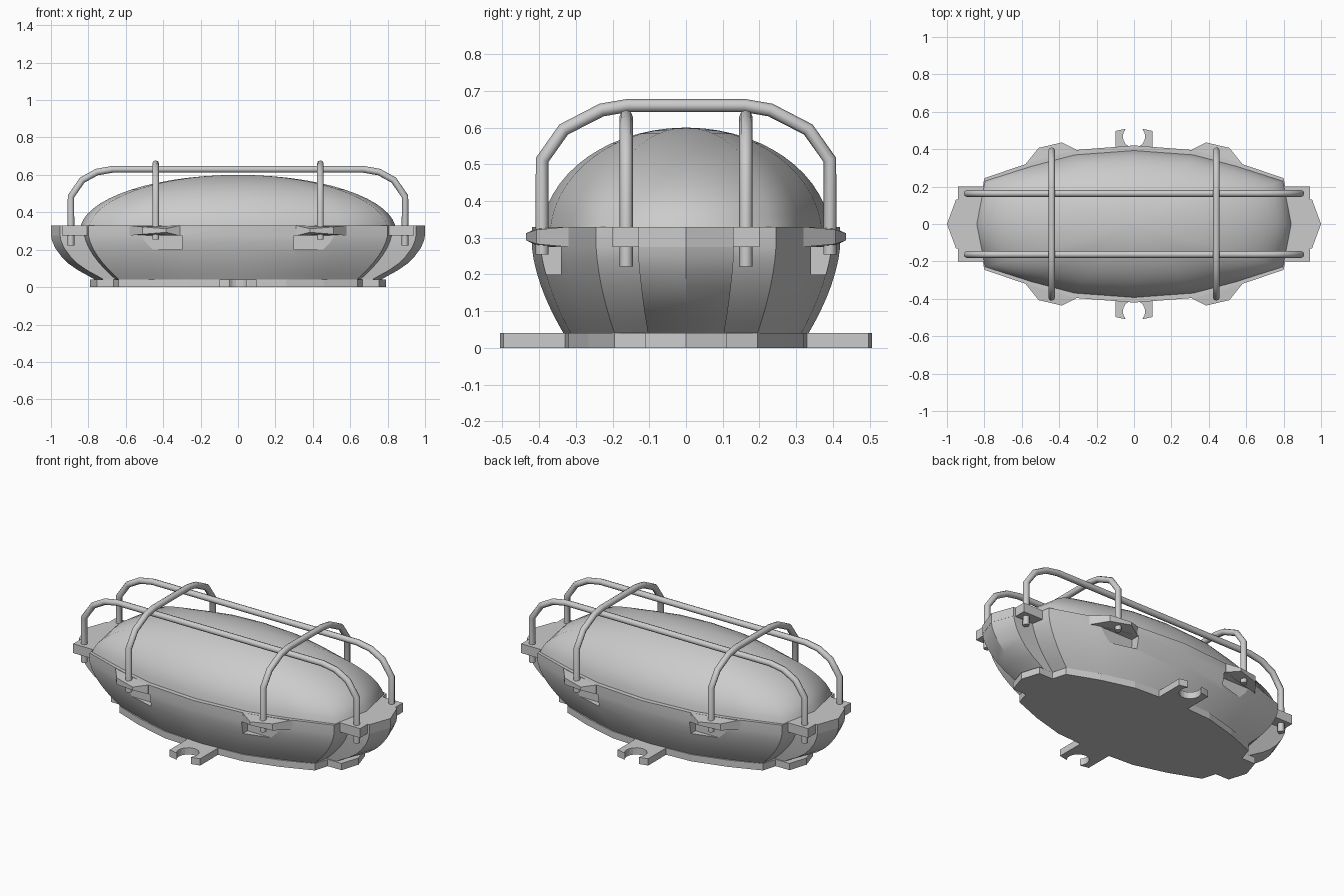
import bpy, bmesh, math

if "Cube" in bpy.data.objects:
    bpy.data.objects.remove(bpy.data.objects["Cube"])

# Quarter plan of the lamp body, mirrored into a full loop
QUARTER = [(.845, 0), (.80, .245), (.55, .33), (.32, .395), (0, .42)]


def full_plan(q):
    top = q + [(-x, y) for x, y in q[-2::-1]]
    return top + [(x, -y) for x, y in top[-2:0:-1]]


def finish(name, bm, angle=30):
    bmesh.ops.remove_doubles(bm, verts=bm.verts, dist=1e-5)
    bmesh.ops.recalc_face_normals(bm, faces=bm.faces)
    me = bpy.data.meshes.new(name)
    bm.to_mesh(me)
    bm.free()
    ob = bpy.data.objects.new(name, me)
    bpy.context.collection.objects.link(ob)
    if angle:
        bpy.ops.object.select_all(action='DESELECT')
        ob.select_set(True)
        bpy.context.view_layer.objects.active = ob
        bpy.ops.object.shade_smooth_by_angle(angle=math.radians(angle))
    return ob


def loft(name, rings, angle=30):
    bm = bmesh.new()
    loops = [[bm.verts.new(p) for p in r] for r in rings]
    n = len(rings[0])
    for a, b in zip(loops, loops[1:]):
        for i in range(n):
            j = (i + 1) % n
            bm.faces.new((a[i], a[j], b[j], b[i]))
    bm.faces.new(loops[0])
    bm.faces.new(loops[-1])
    return finish(name, bm, angle)


def prism(name, pts, z0, z1):
    return loft(name, [[(x, y, z) for x, y in pts] for z in (z0, z1)], 0)


PLAN = full_plan(QUARTER)

# Lower housing bowl
bowl = [(.04, .795), (.07, .835), (.10, .872), (.135, .91), (.17, .942),
        (.205, .968), (.24, .988), (.275, 1), (.33, 1)]
housing = loft("housing", [[(x * s, y * s, z) for x, y in PLAN] for z, s in bowl], 40)

# Pockets under the side lugs
for sx in (-1, 1):
    for sy in (-1, 1):
        bm = bmesh.new()
        bmesh.ops.create_cube(bm, size=1)
        for v in bm.verts:
            v.co = (sx * .443 + v.co.x * .285, sy * .44 + v.co.y * .2, .2375 + v.co.z * .075)
        cutter = finish("pocket_cutter", bm, 0)
        cutter.hide_render = True
        cutter.hide_set(True)
        mod = housing.modifiers.new("pocket", 'BOOLEAN')
        mod.object = cutter
        mod.operation = 'DIFFERENCE'
        mod.solver = 'EXACT'

# Glass dome
dome = []
for i in range(15):
    t = math.radians(5.7 + i * 83.3 / 14)
    s = math.cos(t)
    dome.append([(x * s, y * s * .94, .3 + .3 * math.sin(t)) for x, y in PLAN])
loft("glass_dome", dome, 80)

# Base plate
q = [(.79, 0), (.755, .11), (.665, .11), (.64, .195), (.46, .265), (.26, .32), (0, .335)]
prism("base_plate", full_plan(q), 0, .04)

for s in (-1, 1):
    # Slotted mounting tabs
    arc = [(.06 * math.cos(math.radians(a)), .468 + .06 * math.sin(math.radians(a)))
           for a in range(40, -221, -20)]
    tab = [(-.1, .3), (.1, .3), (.1, .497), (.055, .507)] + arc + [(-.055, .507), (-.1, .497)]
    prism("mounting_tab", [(x, s * y) for x, y in tab], 0, .04)

    # End brackets: flat ear plate and curved rib
    ear = [(.78, -.2), (.94, -.2), (.94, -.15), (1, 0), (.94, .15), (.94, .2), (.78, .2)]
    ear = [(.78, -.2), (.94, -.2), (.94, -.13), (.952, -.13), (1, 0),
           (.952, .13), (.94, .13), (.94, .2), (.78, .2)]
    prism("end_ear", [(s * x, y) for x, y in ear], .275, .33)
    rib = [(.04, .765, .104), (.06, .80, .107), (.09, .855, .112), (.125, .905, .117),
           (.165, .945, .122), (.21, .978, .127), (.25, .995, .13), (.28, 1, .13)]
    loft("end_rib", [[(s * .6, -w, z), (s * (o - .048), -w, z), (s * o, 0, z),
                      (s * (o - .048), w, z), (s * .6, w, z)] for z, o, w in rib])

    # Side lugs, thinner at the outer edge
    for sy in (-1, 1):
        lug = [(.58, .32, 0), (.51, .407, .008), (.385, .436, .018), (.31, .398, 0),
               (.31, .30, 0), (.58, .28, 0)]
        loft("side_lug", [[(s * x, sy * y, .275 + d) for x, y, d in lug],
                          [(s * x, sy * y, .33 - d) for x, y, d in lug]], 0)


# Wire guard: polyline tubes
def wire(name, half, to3d):
    path = half + [(-a, z) for a, z in half[::-1]]
    cu = bpy.data.curves.new(name, 'CURVE')
    cu.dimensions = '3D'
    cu.bevel_depth = .018
    cu.bevel_resolution = 2
    cu.use_fill_caps = True
    sp = cu.splines.new('POLY')
    sp.points.add(len(path) - 1)
    for p, (a, z) in zip(sp.points, path):
        p.co = (*to3d(a, z), 1)
    bpy.context.collection.objects.link(bpy.data.objects.new(name, cu))


LONG = [(.893, .222), (.893, .485), (.833, .572), (.755, .615), (.67, .63)]
CROSS = [(.392, .255), (.392, .512), (.333, .595), (.23, .648), (.16, .66)]
for s in (-1, 1):
    wire("long_guard_bar", LONG, lambda a, z: (a, s * .163, z))
    wire("cross_guard_hoop", CROSS, lambda a, z: (s * .44, a, z))
